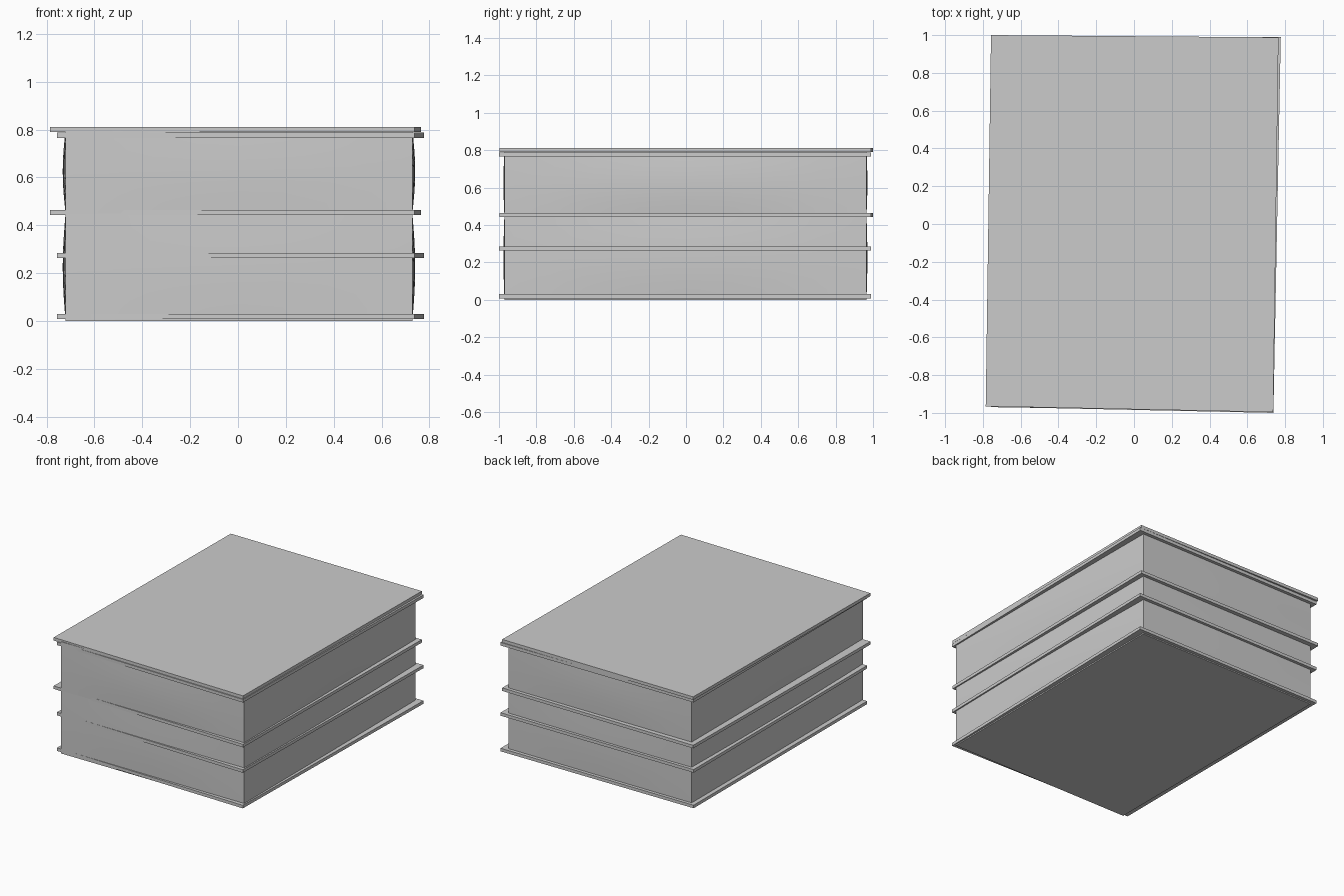
import bpy, bmesh
from math import cos, pi

if "Cube" in bpy.data.objects:
    bpy.data.objects.remove(bpy.data.objects["Cube"])


def finish(bm, name):
    bmesh.ops.recalc_face_normals(bm, faces=bm.faces)
    me = bpy.data.meshes.new(name)
    bm.to_mesh(me)
    bm.free()
    ob = bpy.data.objects.new(name, me)
    bpy.context.collection.objects.link(ob)
    return ob


def board(name, corners, z0, z1):
    """Flat cover board extruded from a slightly skewed outline."""
    bm = bmesh.new()
    face = bm.faces.new([bm.verts.new((x, y, z0)) for x, y in corners])
    ext = bmesh.ops.extrude_face_region(bm, geom=[face], use_keep_orig=True)
    for v in ext["geom"]:
        if isinstance(v, bmesh.types.BMVert):
            v.co.z = z1
    return finish(bm, name)


def pages(name, z0, z1):
    """Page block whose sides swell gently in the middle."""
    bm = bmesh.new()
    bmesh.ops.create_cube(bm, size=2)
    bmesh.ops.subdivide_edges(bm, edges=bm.edges[:], cuts=7, use_grid_fill=True)
    for v in bm.verts:
        x, y, z = v.co
        swell = cos(z * pi / 2)
        px = x * (0.725 + 0.012 * swell * cos(y * pi / 2)) + 0.004
        py = y * (0.968 + 0.005 * swell * cos(x * pi / 2)) - 0.003
        v.co = (px, py, (z0 + z1) / 2 + z * (z1 - z0) / 2)
    ob = finish(bm, name)
    bpy.context.view_layer.objects.active = ob
    ob.select_set(True)
    bpy.ops.object.shade_smooth_by_angle()
    ob.select_set(False)


# Two cover outlines, each turned a little differently
outline_a = [(-0.757, -0.968), (0.738, -1.0), (0.777, 0.99), (-0.752, 0.988)]
outline_b = [(-0.785, -0.965), (0.737, -0.996), (0.765, 0.988), (-0.757, 1.0)]

# Page blocks
pages("lower_pages", 0.0, 0.45)
pages("upper_pages", 0.45, 0.80)

# Cover boards, bottom to top
board("bottom_cover", outline_a, 0.008, 0.030)
board("lower_middle_cover", outline_a, 0.263, 0.285)
board("upper_middle_cover", outline_b, 0.443, 0.465)
board("inner_top_cover", outline_a, 0.766, 0.788)
board("top_cover", outline_b, 0.790, 0.812)
